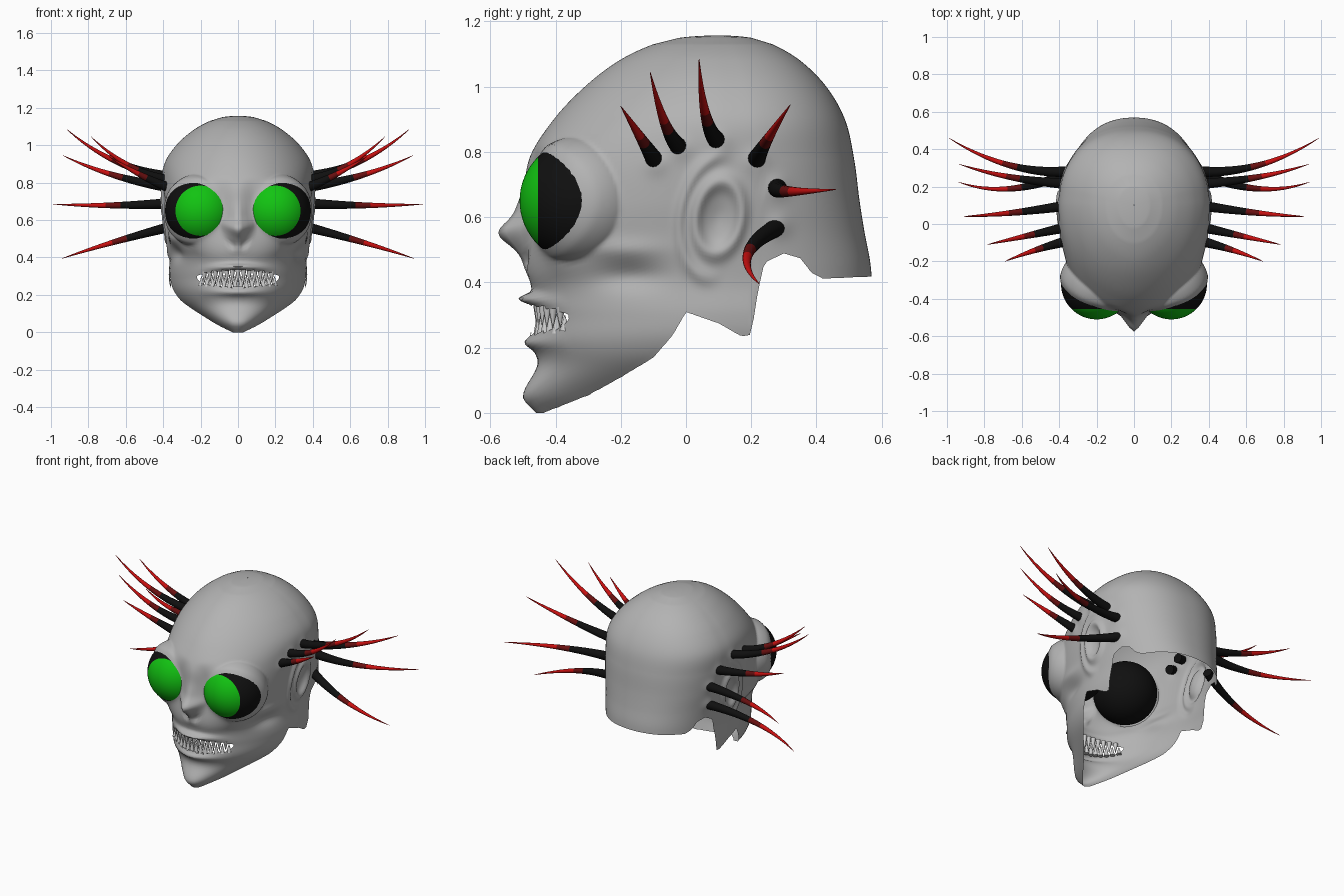
import bpy, bmesh, math
from mathutils import Vector, Matrix

if "Cube" in bpy.data.objects:
    bpy.data.objects.remove(bpy.data.objects["Cube"])

def material(name, c):
    m = bpy.data.materials.new(name)
    m.diffuse_color = (*c, 1)
    m.use_nodes = True
    m.node_tree.nodes["Principled BSDF"].inputs["Base Color"].default_value = m.diffuse_color
    return m

GREY = material("grey", (0.45, 0.45, 0.45))
BLACK = material("black", (0.005, 0.005, 0.005))
DARK = material("dark_red", (0.14, 0.005, 0.005))
RED = material("red", (0.58, 0.005, 0.005))
GREEN = material("green", (0.006, 0.55, 0.006))
WHITE = material("ivory", (0.6, 0.6, 0.58))

def finish(name, bm, mats=(), mirror=False, angle=50):
    me = bpy.data.meshes.new(name)
    bm.to_mesh(me)
    bm.free()
    ob = bpy.data.objects.new(name, me)
    bpy.context.collection.objects.link(ob)
    for m in mats:
        me.materials.append(m)
    bpy.ops.object.select_all(action='DESELECT')
    ob.select_set(True)
    bpy.context.view_layer.objects.active = ob
    bpy.ops.object.shade_smooth_by_angle(angle=math.radians(angle))
    if mirror:
        mod = ob.modifiers.new("mirror", 'MIRROR')
        mod.merge_threshold = 0.0005
    return ob

def smooth(a, b, x):
    t = min(1, max(0, (x - a) / (b - a)))
    return t * t * (3 - 2 * t)

def bell(*pairs):
    return math.exp(-sum((d / s) ** 2 for d, s in pairs))

# head sections: z, front y, half width, back y, front squareness
LEVELS = [
    (0.00, -.46, .085, .57, 2.2), (0.05, -.50, .165, .57, 2.2), (0.15, -.455, .305, .57, 2.1),
    (0.22, -.475, .355, .57, 2.0), (0.30, -.47, .37, .57, 2.0), (0.39, -.475, .365, .57, 2.1),
    (0.46, -.50, .37, .565, 2.3), (0.55, -.51, .38, .548, 2.5), (0.65, -.495, .393, .532, 2.5),
    (0.78, -.48, .40, .515, 2.25), (0.90, -.405, .393, .487, 1.95), (1.00, -.31, .33, .43, 1.9),
    (1.08, -.205, .24, .35, 1.9), (1.13, -.10, .15, .265, 2.0), (1.15, -.02, .085, .20, 2.0),
    (1.157, .098, .0015, .102, 2.0)]
# lower rim of the open shell, seen from the side (y, z)
RIM = [(-.44, 0), (-.3, .055), (-.2, .11), (-.1, .17), (-.04, .24), (0, .31), (.1, .275),
       (.17, .235), (.2, .24), (.22, .37), (.24, .46), (.3, .49), (.35, .475), (.385, .43),
       (.42, .412), (.6, .42)]
# curved side spines: base, bend, tip
SPINES = [
    ((.35, -.09, .765), (.52, -.13, .83), (.69, -.20, .94)),
    ((.35, -.015, .81), (.58, -.065, .845), (.785, -.11, 1.045)),
    ((.35, .10, .83), (.67, .05, .87), (.915, .04, 1.085)),
    ((.36, .215, .775), (.68, .235, .82), (.935, .32, .945)),
    ((.36, .28, .69), (.68, .265, .67), (.99, .46, .685)),
    ((.33, .285, .572), (.66, .125, .49), (.94, .225, .395))]
YC, TOP = 0.1, 1.157
EYE, R = Vector((0.2, -0.32, 0.65)), 0.19
MOUTH_Z, MOUTH_W = 0.287, 0.215

def rim_z(y):
    if y <= RIM[0][0]:
        return 0
    for (a, za), (b, zb) in zip(RIM, RIM[1:]):
        if y <= b:
            return za + (zb - za) * (y - a) / (b - a)
    return RIM[-1][1]

def level(z):
    n = len(LEVELS)
    i = max(k for k in range(n - 1) if LEVELS[k][0] <= z + 1e-9)
    p, q = LEVELS[i], LEVELS[i + 1]
    h = q[0] - p[0]
    t = (z - p[0]) / h
    def slope(k, j):
        a, b = LEVELS[max(0, k - 1)], LEVELS[min(n - 1, k + 1)]
        return (b[j] - a[j]) / (b[0] - a[0])
    out = []
    for j in range(1, 5):
        if i == n - 2:      # rounded crown
            out.append(q[j] + (p[j] - q[j]) * math.sqrt(max(0, 1 - t)))
        elif i == n - 3:
            out.append(p[j] + (q[j] - p[j]) * t)
        else:
            out.append((2*t**3 - 3*t*t + 1) * p[j] + (t**3 - 2*t*t + t) * h * slope(i, j)
                       + (3*t*t - 2*t**3) * q[j] + (t**3 - t*t) * h * slope(i + 1, j))
    return out

def section(t, z):
    yf, w, yb, n = level(z)
    s, c = math.sin(t), math.cos(t)
    length = YC - yf if c > 0 else yb - YC
    if c <= 0:
        n = n + (2.25 - n) * smooth(0, .3, -c)
    r = (abs(s / w) ** n + abs(c / length) ** n) ** (-1 / n)
    return abs(r * s), YC - r * c

def eye_zone(p):
    d = p - EYE
    az = math.atan2(d.x, -d.y) - 0.3
    el = math.asin(max(-1, min(1, d.z / d.length)))
    return math.hypot(az / (1.0 if az < 0 else 1.27), el / 0.9)

def skin(t, z):
    x, y = section(t, z)
    if t < 1.2:
        # nose, nostrils, lips
        y -= .062 * bell((x, .04), (z - .55, .045)) + .02 * bell((x, .03), (z - .63, .06))
        y += .03 * bell((x - .03, .015), (z - .465, .018))
        y -= .045 * bell((x, .13), (z - .325, .026)) + .02 * bell((x, .13), (z - .235, .03))
    # cheek hollow and cheekbone
    if y < .1:
        x -= min(x, .025 * bell((y + .17, .1), (z - .42, .04)))
        x += .012 * bell((y + .2, .12), (z - .5, .03)) * smooth(0, .2, x)
    # ear folds and spine sockets
    if x > .25:
        yy = y - .1 - .1 * (z - .6)
        e = math.hypot(yy / .07, (z - .6) / .11)
        x += .02 * bell((e - 1, .25)) - .018 * bell((e, .6))
        x += .014 * bell((e - 1.7, .22)) * smooth(.04, -.05, yy)
        for b in SPINES:
            x += .01 * bell((y - b[0][1], .035), (z - b[0][2], .035))
    # eye socket: sunk behind the eyeball inside, always outside it beyond the rim
    p = Vector((x, y, z))
    if y < 0:
        e = eye_zone(p)
        d = p - EYE
        near = smooth(0, .07, x)
        k = (1 - smooth(1.0, 1.4, e)) * near
        r = d.length + (R + .06 * (e - 1) - d.length) * k
        if e > 1:
            r = max(r, (R + min(.06 * (e - 1), .01)) * near)
        p = EYE + d.normalized() * r
    return p

# head shell
COLS, ROWS = 120, 120
bm = bmesh.new()
grid, tag = [], {}
for i in range(COLS + 1):
    t = math.pi * i / COLS
    zb = 0.7
    while zb > 0 and zb > rim_z(section(t, zb)[1]):
        zb = max(0, zb - .001)
    col = []
    for j in range(ROWS + 1):
        z = zb + (TOP - zb) * math.sin(j / ROWS * math.pi / 2)
        p = skin(t, min(z, TOP))
        if i in (0, COLS):
            p.x = 0
        in_eye = p.y < 0 and p.x > .06 and eye_zone(p) < .88
        side = 0
        if p.y < -.2 and p.x < MOUTH_W:
            h = .04 * math.sqrt(1 - (p.x / MOUTH_W) ** 2)
            dz = p.z - MOUTH_Z
            side = 1 if dz > 0 else -1
            if abs(dz) < .1:
                p.z = MOUTH_Z + side * (h + abs(dz) * (1 - h / .1))
        v = bm.verts.new(p)
        tag[v] = (in_eye, side)
        col.append(v)
    grid.append(col)
for i in range(COLS):
    for j in range(ROWS):
        q = (grid[i][j], grid[i+1][j], grid[i+1][j+1], grid[i][j+1])
        sides = {tag[v][1] for v in q}
        if all(tag[v][0] for v in q) or {1, -1} <= sides:
            continue
        bm.faces.new(q)
bmesh.ops.delete(bm, geom=[v for v in bm.verts if not v.link_faces], context='VERTS')
bmesh.ops.remove_doubles(bm, verts=bm.verts, dist=.0002)
finish("head", bm, (GREY,), mirror=True, angle=80)

# eyeballs with a green front cap
bm = bmesh.new()
bmesh.ops.create_uvsphere(bm, u_segments=48, v_segments=32, radius=R,
                          matrix=Matrix.Translation(EYE) @ Matrix.Rotation(math.pi / 2, 4, 'X'))
for f in bm.faces:
    f.material_index = 1 if f.calc_center_median().y < -.455 else 0
finish("eyeballs", bm, (BLACK, GREEN), mirror=True)

# two rows of pointed teeth
def teeth(name, z_root, z_tip, shift):
    bm = bmesh.new()
    for k in range(-7, 8):
        x = (k + shift) * .03
        a = abs(x) / .2
        if a > 1:
            continue
        y = YC - .555 * math.sqrt(1 - (x / .37) ** 2)
        root, tip = (z + (MOUTH_Z - z) * .45 * a * a for z in (z_root, z_tip))
        m = Matrix.Translation((x, y, (root + tip) / 2))
        if tip < root:
            m = m @ Matrix.Rotation(math.pi, 4, 'X')
        bmesh.ops.create_cone(bm, cap_ends=True, segments=12, radius1=.0155, radius2=.001,
                              depth=abs(root - tip), matrix=m)
    finish(name, bm, (WHITE,))

teeth("upper_teeth", .345, .25, 0)
teeth("lower_teeth", .225, .31, .5)

# spines swept along their bends
STEPS, SIDES = 24, 16
for n, pts in enumerate(SPINES):
    a, b, c = map(Vector, pts)
    bm = bmesh.new()
    rings = []
    for k in range(STEPS + 1):
        t = k / STEPS
        p = a * (1 - t) ** 2 + b * 2 * t * (1 - t) + c * t * t
        d = ((b - a) * (1 - t) + (c - b) * t).normalized()
        u = d.cross(Vector((0, 0, 1))).normalized()
        w = u.cross(d)
        r = .028 * (1 - t) ** .9 + .0008
        rings.append([bm.verts.new(p + (u * math.cos(s) + w * math.sin(s)) * r)
                      for s in (2 * math.pi * m / SIDES for m in range(SIDES))])
    for k in range(STEPS):
        for m in range(SIDES):
            m2 = (m + 1) % SIDES
            f = bm.faces.new((rings[k][m], rings[k][m2], rings[k+1][m2], rings[k+1][m]))
            f.material_index = 0 if k < 10 else 1 if k < 13 else 2
    bm.faces.new(rings[0])
    bm.faces.new(rings[-1])
    bmesh.ops.recalc_face_normals(bm, faces=bm.faces)
    finish(f"side_spines_{n + 1}", bm, (BLACK, DARK, RED), mirror=True)
